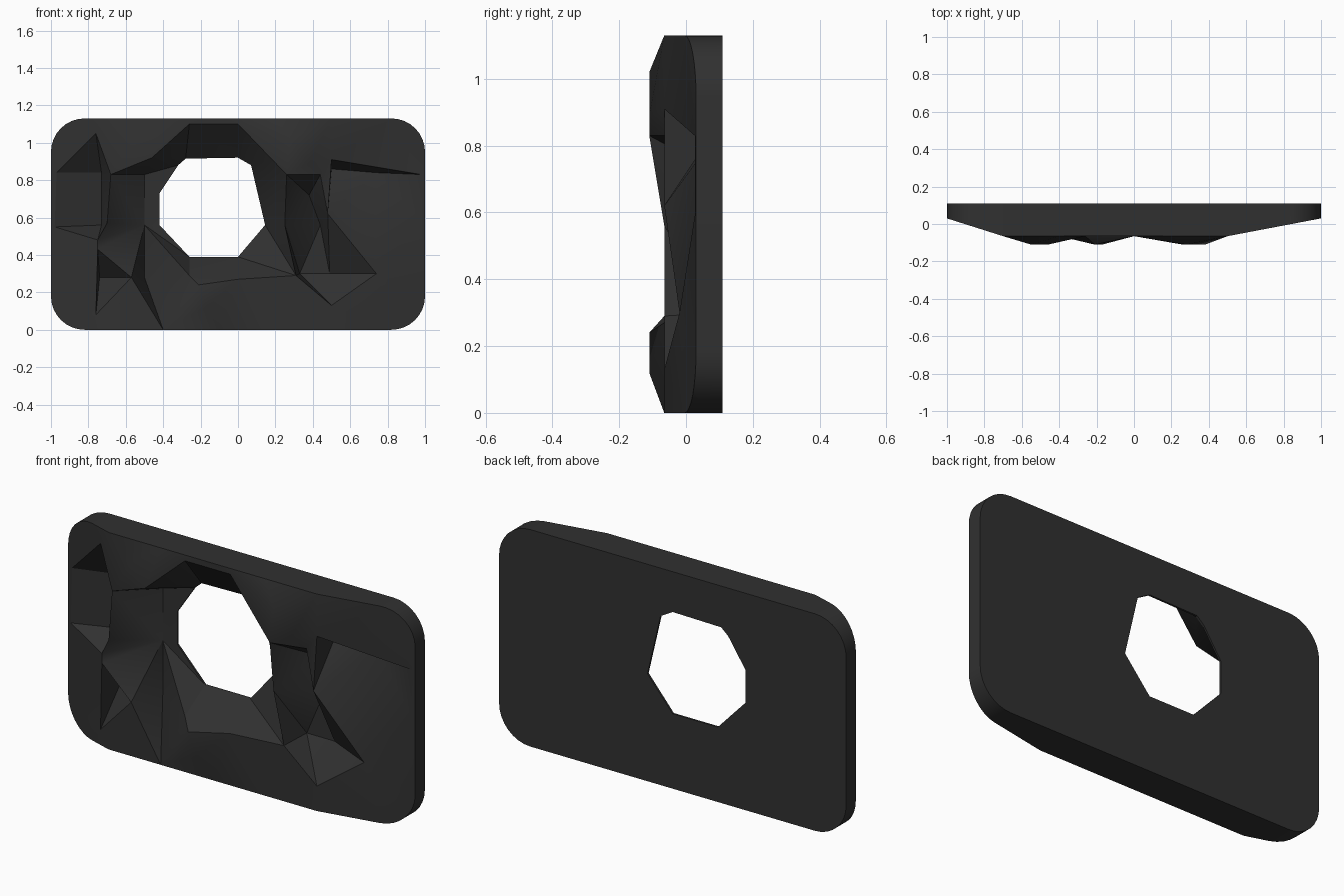
import bpy
import bmesh
import math
from mathutils import Vector
from mathutils.geometry import delaunay_2d_cdt

if "Cube" in bpy.data.objects:
    bpy.data.objects.remove(bpy.data.objects["Cube"], do_unlink=True)

HEIGHT = 1.13
RADIUS = 0.18
BACK = 0.11
FACE = -0.065
EDGE = 0.03
LEFT_BEND, RIGHT_BEND = -0.7, 0.5


def skin_depth(x):
    """Depth of the unbroken front skin: flat middle, tapering to both ends."""
    bend = abs(LEFT_BEND if x < 0 else RIGHT_BEND)
    taper = max(0.0, (abs(x) - bend) / (1.0 - bend))
    return FACE + (EDGE - FACE) * taper


def rounded_outline(steps=8, stops=5):
    """Counter-clockwise rounded rectangle with extra points along the long sides."""
    span = RIGHT_BEND - LEFT_BEND
    along = [LEFT_BEND + span * i / (stops - 1) for i in range(stops)]
    points = []
    for corner, (sx, sz) in enumerate([(1, 0), (1, 1), (-1, 1), (-1, 0)]):
        cx = sx * (1 - RADIUS)
        cz = HEIGHT - RADIUS if sz else RADIUS
        for i in range(steps + 1):
            a = math.radians(90 * (corner - 1 + i / steps))
            points.append((cx + RADIUS * math.cos(a), cz + RADIUS * math.sin(a)))
        if corner == 1:
            points += [(x, HEIGHT) for x in reversed(along)]
        if corner == 3:
            points += [(x, 0.0) for x in along]
    return points


# Many-sided opening, counter-clockwise
opening = {
    "rim_foot": (-.26, .39), "rim_heel": (0, .39), "rim_right": (.145, .56),
    "rim_brow": (.07, .88), "rim_top_right": (0, .92), "rim_top_left": (-.28, .915),
    "rim_shoulder": (-.32, .88), "rim_cheek": (-.42, .73), "rim_left": (-.42, .56),
}

# Chipped relief: points on the skin
skin = {
    "box_peak": (-.76, 1.05), "box_top": (-.97, .84), "box_bottom": (-.98, .55),
    "box_foot": (-.75, .48), "ledge": (-.68, .83), "waist": (-.7, .57),
    "top_left": (-.26, 1.1), "top_right": (0, 1.1), "toe": (-.57, .28),
    "lip_left": (-.26, .29), "lip_right": (0, .27), "fang": (-.75, .43),
    "fang_tip": (-.76, .08), "knee": (.25, .56), "crown": (.48, .62),
    "spur": (.5, .13), "elbow": (.74, .3), "brow": (.5, .91),
    "tail_top": (.98, .83), "tail_bottom": (.98, .59), "heel": (.31, .29),
    "notch": (.44, .83),
}

# Points sunk nearly to the back
sunk = {
    "box_pit": (-.73, .84), "box_floor": (-.73, .56), "fang_pit": (-.74, .28),
    "shin": (-.5, .28), "dent": (-.5, .56), "cheek": (-.5, .83),
    "spur_pit": (.49, .3), "gulf": (.74, .84), "brow_pit": (.5, .86),
    "valley": (.38, .72), "knee_pit": (.44, .56), "heel_pit": (.33, .3),
}

# Points raised above the skin
raised = {
    "hump_left": (-.55, 1.02), "ridge": (-.46, .92), "nose": (.26, .83),
    "hump_right": (.28, 1.02), "temple": (.38, .89), "bump": (-.21, .24),
    "bump_foot": (-.17, .12),
}

# Sharp creases as chains of relief points
creases = [
    "box_top box_peak ledge waist box_foot box_bottom",
    "box_top box_pit box_floor box_bottom",
    "box_pit ledge cheek rim_cheek",
    "ledge ridge top_left",
    "cheek rim_shoulder",
    "waist dent toe fang fang_tip toe",
    "fang fang_pit toe shin",
    "rim_left dent shin lip_left rim_foot",
    "dent lip_left lip_right",
    "rim_top_left top_left top_right rim_top_right",
    "top_right nose rim_brow",
    "rim_right nose notch valley nose",
    "rim_heel lip_right heel knee rim_right",
    "knee knee_pit crown notch brow",
    "brow tail_top gulf elbow spur spur_pit elbow",
    "elbow crown brow_pit gulf",
    "spur_pit crown brow",
    "heel spur",
    "elbow tail_bottom",
]

# Gather all points with their depths
coords, depths, index = [], [], {}


def add_points(points, depth_rule):
    for name, p in points.items():
        index[name] = len(coords)
        coords.append(Vector(p))
        depths.append(depth_rule(p[0]))


outline = dict(enumerate(rounded_outline()))
add_points(outline, skin_depth)
add_points(opening, lambda x: BACK - 0.01)
add_points(skin, skin_depth)
add_points(sunk, lambda x: BACK - 0.015)
add_points(raised, lambda x: -BACK)

chains = [chain.split() for chain in creases]
for loop in (list(outline), list(opening)):
    chains.append(loop + loop[:1])
edges = [(index[a], index[b]) for chain in chains for a, b in zip(chain, chain[1:])]

flat, _, triangles, sources, _, _ = delaunay_2d_cdt(coords, edges, [], 0, 1e-5)
rim = [Vector(p) for p in opening.values()]


def in_opening(p):
    sides = zip(rim, rim[1:] + rim[:1])
    return all((b - a).x * (p - a).y > (b - a).y * (p - a).x for a, b in sides)


# Chipped front, flat back and the walls joining them
bm = bmesh.new()
front, back = [], []
for p, source in zip(flat, sources):
    y = depths[source[0]] if source else skin_depth(p.x)
    front.append(bm.verts.new((p.x, y, p.y)))
    back.append(bm.verts.new((p.x, BACK, p.y)))

used = set()
for tri in triangles:
    middle = sum((flat[i] for i in tri), Vector((0, 0))) / len(tri)
    if in_opening(middle):
        continue
    bm.faces.new([front[i] for i in tri])
    bm.faces.new([back[i] for i in reversed(tri)])
    used.update((tri[k - 1], tri[k]) for k in range(len(tri)))
for a, b in used:
    if (b, a) not in used:
        bm.faces.new([front[b], front[a], back[a], back[b]])
bmesh.ops.recalc_face_normals(bm, faces=bm.faces)

mesh = bpy.data.meshes.new("chipped_plate")
bm.to_mesh(mesh)
bm.free()
plate = bpy.data.objects.new("chipped_plate", mesh)
bpy.context.collection.objects.link(plate)

# Single dark grey colour
grey = bpy.data.materials.new("dark_grey")
grey.use_nodes = True
colour = (0.03, 0.03, 0.03, 1.0)
grey.diffuse_color = colour
grey.node_tree.nodes["Principled BSDF"].inputs["Base Color"].default_value = colour
mesh.materials.append(grey)

bpy.ops.object.select_all(action="DESELECT")
plate.select_set(True)
bpy.context.view_layer.objects.active = plate
bpy.ops.object.shade_smooth_by_angle(angle=math.radians(30))
